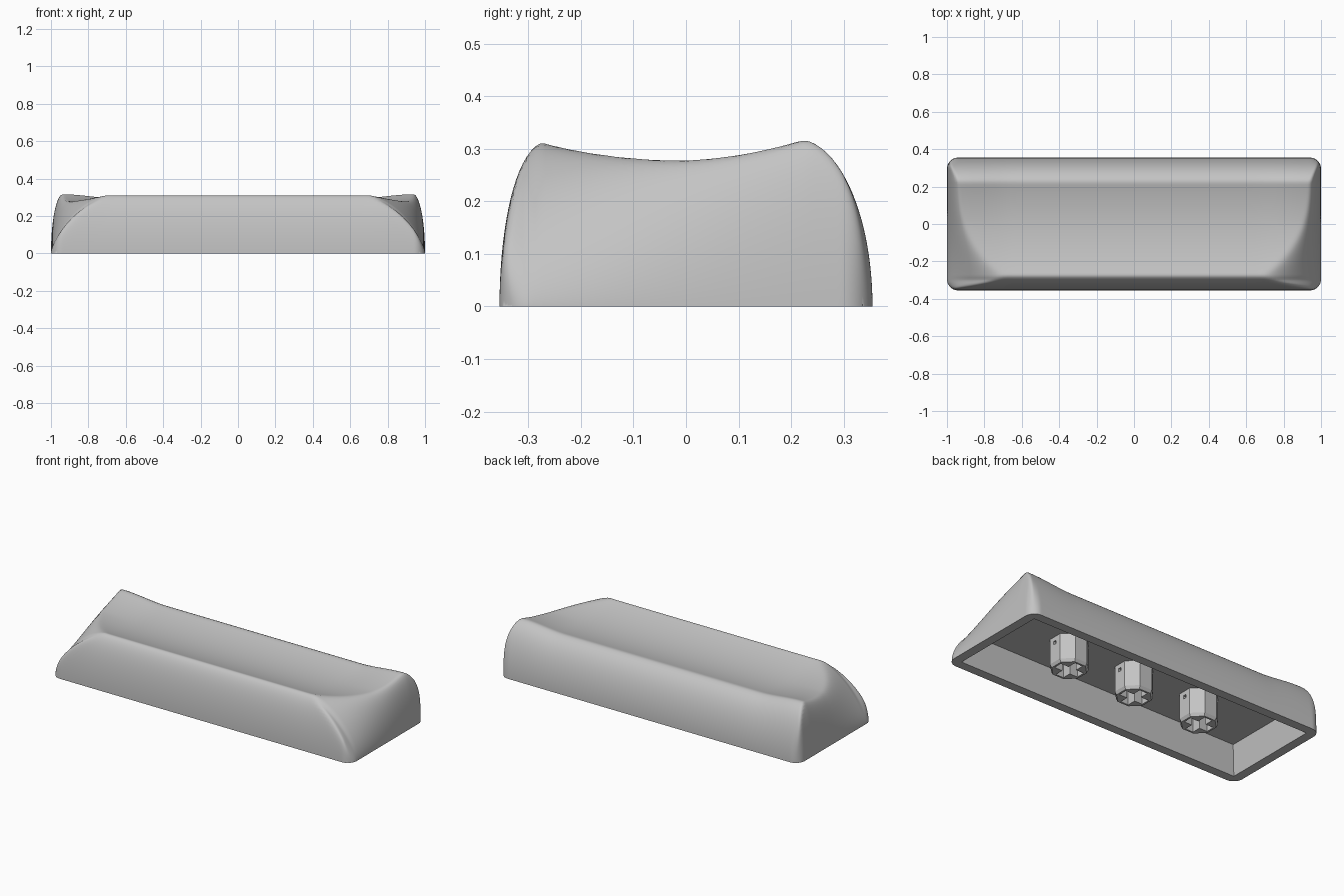
import bpy, bmesh, math
from mathutils import Matrix

if "Cube" in bpy.data.objects:
    bpy.data.objects.remove(bpy.data.objects["Cube"], do_unlink=True)

HALF_X, HALF_Y, CORNER = 1.0, 0.355, 0.06
ROOF = 0.17
NX, NY = 100, 72

grey = bpy.data.materials.new("matte grey")
grey.use_nodes = True
grey.diffuse_color = (0.55, 0.55, 0.55, 1)
grey.node_tree.nodes["Principled BSDF"].inputs["Base Color"].default_value = grey.diffuse_color


def add_object(name, bm):
    bmesh.ops.recalc_face_normals(bm, faces=bm.faces)
    mesh = bpy.data.meshes.new(name)
    bm.to_mesh(mesh)
    bm.free()
    mesh.materials.append(grey)
    obj = bpy.data.objects.new(name, mesh)
    bpy.context.collection.objects.link(obj)
    return obj


def wall(distance, width, power=2.0):
    """Rounded wall: 0 at the base edge, 1 once past its width."""
    a = max(0.0, 1 - distance / width)
    return max(0.0, 1 - a ** power) ** (1 / power)


def height(x, y):
    """Scooped top with raised rear corners, dropping into curved walls."""
    yc = min(max(y, -0.28), 0.23)
    end = min(max((abs(x) - 0.65) / 0.28, 0), 1)
    end = end * end * (3 - 2 * end)
    top = 0.266 + 0.6 * yc * yc + end * (0.012 + 0.04 * max(yc, 0))
    # the ends slope in much further at the front than at the back
    t = min(max((0.3 - y) / 0.6, 0), 1)
    side = wall(HALF_X - abs(x), 0.065 + 0.28 * t ** 3, 2 - 0.5 * t)
    long_side = min(wall(y + HALF_Y, 0.09), wall(HALF_Y - y, 0.145))
    drop = ((1 - side) ** 6 + (1 - long_side) ** 6) ** (1 / 6)
    return top * max(0.0, 1 - drop)


def round_corner(x, y):
    px = (abs(x) - HALF_X + CORNER) / CORNER
    py = (abs(y) - HALF_Y + CORNER) / CORNER
    if px <= 0 or py <= 0:
        return x, y
    qx = px * math.sqrt(1 - py * py / 2)
    qy = py * math.sqrt(1 - px * px / 2)
    return (math.copysign(HALF_X - CORNER + qx * CORNER, x),
            math.copysign(HALF_Y - CORNER + qy * CORNER, y))


def spaced(n, half):
    """Samples packed tightly towards both edges."""
    ts = [2 * i / n - 1 for i in range(n + 1)]
    return [math.copysign(half * (1 - (1 - abs(t)) ** 2.2), t) for t in ts]


# Key shell: sculpted outside, flat rim, tapered cavity
bm = bmesh.new()
xs, ys = spaced(NX, HALF_X), spaced(NY, HALF_Y)
grid = [[bm.verts.new((*round_corner(x, y), height(x, y))) for y in ys] for x in xs]
for i in range(NX):
    for j in range(NY):
        f = bm.faces.new((grid[i][j], grid[i + 1][j], grid[i + 1][j + 1], grid[i][j + 1]))
        f.smooth = True

border = ([(i, 0) for i in range(NX)] + [(NX, j) for j in range(NY)]
          + [(i, NY) for i in range(NX, 0, -1)] + [(0, j) for j in range(NY, 0, -1)])
outer = [grid[i][j] for i, j in border]


def inner_loop(inset, z):
    sx, sy = 1 - inset / HALF_X, 1 - inset / HALF_Y
    return [bm.verts.new((xs[i] * sx, ys[j] * sy, z)) for i, j in border]


rim, roof = inner_loop(0.055, 0), inner_loop(0.085, ROOF)
for a, b in ((outer, rim), (rim, roof)):
    for k in range(len(a)):
        n = (k + 1) % len(a)
        bm.faces.new((a[k], b[k], b[n], a[n]))
bm.faces.new(roof)
add_object("key_shell", bm)


# Stems: octagonal posts with a cross socket and a small side hole
def cutter(size, z):
    cut = bmesh.new()
    bmesh.ops.create_cube(cut, size=1, matrix=Matrix.Translation((0, 0, z)) @ Matrix.Diagonal((*size, 1)))
    obj = add_object("stem_cutter", cut)
    obj.hide_render = True
    return obj


def make_stem(name, x):
    post = bmesh.new()
    loops = []
    for flat, z in ((0.09, 0), (0.099, 0.018), (0.099, ROOF + 0.01)):
        r = flat / math.cos(math.pi / 8)
        loops.append([post.verts.new((r * math.cos(a), r * math.sin(a), z))
                      for a in [math.pi / 8 + k * math.pi / 4 for k in range(8)]])
    for a, b in zip(loops, loops[1:]):
        for k in range(8):
            n = (k + 1) % 8
            post.faces.new((a[k], a[n], b[n], b[k]))
    post.faces.new(loops[0])
    post.faces.new(loops[-1])
    obj = add_object(name, post)
    cuts = (((0.158, 0.052, 0.28), 0), ((0.052, 0.158, 0.28), 0), ((0.3, 0.02, 0.02), 0.135))
    bpy.context.view_layer.objects.active = obj
    for size, z in cuts:
        tool = cutter(size, z)
        mod = obj.modifiers.new("cut", "BOOLEAN")
        mod.operation, mod.solver, mod.object = "DIFFERENCE", "EXACT", tool
        bpy.ops.object.modifier_apply(modifier=mod.name)
        bpy.data.objects.remove(tool, do_unlink=True)
    obj.location.x = x


for name, x in (("right_stem", -0.45), ("middle_stem", 0), ("left_stem", 0.45)):
    make_stem(name, x)
